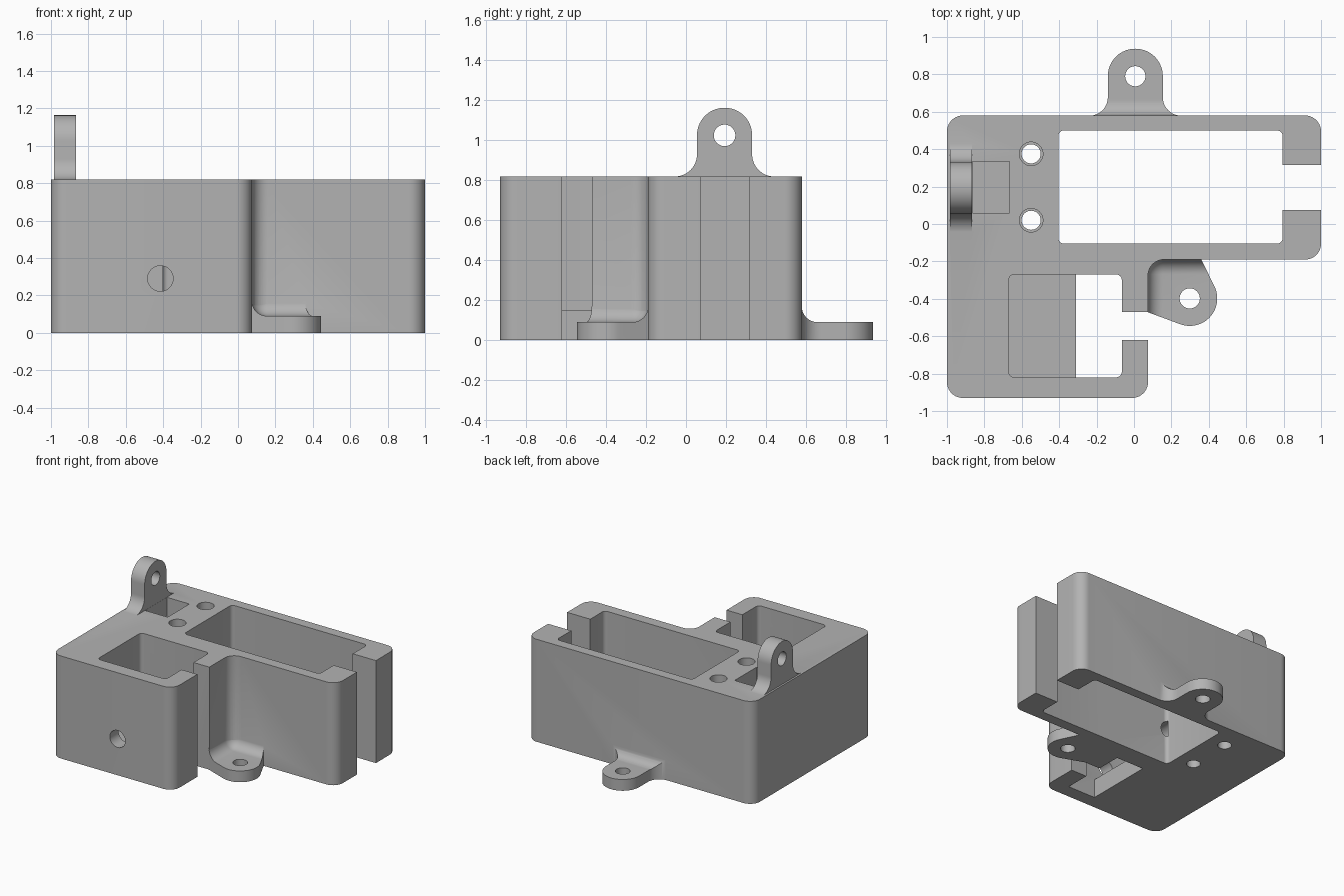
import bpy, bmesh, math
from mathutils import Vector

if "Cube" in bpy.data.objects:
    bpy.data.objects.remove(bpy.data.objects["Cube"])

grey = bpy.data.materials.new("plain grey")
grey.diffuse_color = (0.45, 0.45, 0.45, 1)
grey.use_nodes = True
grey.node_tree.nodes["Principled BSDF"].inputs["Base Color"].default_value = grey.diffuse_color


def rounded(corners, segs=10):
    """Polygon from (x, y, radius) corners, each corner replaced by an arc."""
    out = []
    for i, (x, y, r) in enumerate(corners):
        p = Vector((x, y))
        if r == 0:
            out.append(p)
            continue
        a = (Vector(corners[i - 1][:2]) - p).normalized()
        b = (Vector(corners[(i + 1) % len(corners)][:2]) - p).normalized()
        half = a.angle(b) / 2
        centre = p + (a + b).normalized() * (r / math.sin(half))
        u = p + a * (r / math.tan(half)) - centre
        v = p + b * (r / math.tan(half)) - centre
        sweep = math.atan2(u.x * v.y - u.y * v.x, u.dot(v))
        for k in range(segs + 1):
            t = sweep * k / segs
            out.append(centre + Vector((u.x * math.cos(t) - u.y * math.sin(t),
                                        u.x * math.sin(t) + u.y * math.cos(t))))
    return out


def prism(name, pts, lo, hi, axis="z"):
    """Extrude a 2D outline along an axis (x: outline is y,z; y: outline is x,z)."""
    place = {"z": lambda p, h: (p[0], p[1], h),
             "x": lambda p, h: (h, p[0], p[1]),
             "y": lambda p, h: (p[0], h, p[1])}[axis]
    bm = bmesh.new()
    face = bm.faces.new([bm.verts.new(place(p, lo)) for p in pts])
    res = bmesh.ops.extrude_face_region(bm, geom=[face])
    shift = Vector(place((0, 0), hi - lo))
    bmesh.ops.translate(bm, vec=shift,
                        verts=[g for g in res["geom"] if isinstance(g, bmesh.types.BMVert)])
    bmesh.ops.recalc_face_normals(bm, faces=bm.faces)
    mesh = bpy.data.meshes.new(name)
    bm.to_mesh(mesh)
    bm.free()
    mesh.materials.append(grey)
    ob = bpy.data.objects.new(name, mesh)
    bpy.context.collection.objects.link(ob)
    return ob


def box(x0, x1, y0, y1, z0, z1, r=0):
    return prism("box_tool", rounded([(x0, y0, r), (x1, y0, r), (x1, y1, r), (x0, y1, r)], 6),
                 z0, z1)


def rod(u, v, r, lo, hi, axis="z"):
    pts = [(u + r * math.cos(math.tau * k / 40), v + r * math.sin(math.tau * k / 40))
           for k in range(40)]
    return prism("rod_tool", pts, lo, hi, axis)


def apply(ob, mod):
    bpy.context.view_layer.objects.active = ob
    bpy.ops.object.modifier_apply(modifier=mod.name)


def combine(ob, tool, op="DIFFERENCE"):
    mod = ob.modifiers.new(op, "BOOLEAN")
    mod.operation, mod.solver, mod.object = op, "EXACT", tool
    apply(ob, mod)
    bpy.data.objects.remove(tool)


# L-shaped block
H, R = 0.82, 0.085
body = prism("holder_body", rounded([
    (-1, -0.93, R), (0.075, -0.93, R), (0.075, -0.19, R),
    (1, -0.19, R), (1, 0.58, R), (-1, 0.58, R)]), 0, H)

# large through pocket with side slot
combine(body, box(-0.405, 0.795, -0.105, 0.50, -1, 2, 0.03))
combine(body, box(0.7, 1.2, 0.075, 0.315, -1, 2))
# small pocket with raised floor on its left, open on the right, and slot
combine(body, box(-0.67, -0.065, -0.82, -0.27, 0.15, 2, 0.03))
combine(body, box(-0.31, -0.065, -0.8199, -0.2701, -1, 0.3))
combine(body, box(-0.1, 0.2, -0.62, -0.47, -1, 2))
# cable hole from the front
combine(body, rod(-0.415, 0.29, 0.068, -1.2, -0.09, "y"))
# stepped screw holes
for y in (0.375, 0.02):
    combine(body, rod(-0.55, y, 0.051, -1, 2))
    combine(body, rod(-0.55, y, 0.063, H - 0.15, 2))
# screw access recess beside the upright lug
combine(body, box(-0.864, -0.665, 0.06, 0.335, H - 0.15, 2))


def lug_outline(c, base, mid, w, flare, sink):
    """Round-ended lug with flared foot, pointing along the second axis."""
    top, low = mid + w, base - 0.001
    return rounded([(c - w - flare, base - sink, 0), (c + w + flare, base - sink, 0),
                    (c + w + flare, low, 0), (c + w, low, flare - 0.001),
                    (c + w, top, w - 0.001), (c - w, top, w - 0.001),
                    (c - w, low, flare - 0.001), (c - w - flare, low, 0)], 14)


# upright lug
lug = prism("upright_lug", lug_outline(0.193, H, 1.025, 0.138, 0.112, 0.03), -0.985, -0.865, "x")
combine(lug, rod(0.193, 1.025, 0.054, -2, 0, "x"))
combine(body, lug, "UNION")

# back lug, blended into the wall
T = 0.09
lug = prism("back_lug", lug_outline(0.007, 0.58, 0.79, 0.147, 0.1, 0.03), 0, 0.165)
combine(lug, prism("blend", rounded([(0.4, -0.1, 0), (1.2, -0.1, 0), (1.2, T, 0),
                                    (0.579, T, 0.08), (0.579, 0.3, 0), (0.4, 0.3, 0)]),
                   -1, 1, "x"), "INTERSECT")
combine(lug, rod(0.007, 0.79, 0.054, -1, 1))
combine(body, lug, "UNION")

# front corner lug, blended into both walls
arc = [(0.298 + 0.147 * math.cos(math.radians(a)), -0.398 + 0.147 * math.sin(math.radians(a)))
       for a in range(-110, 29, 6)]
lug = prism("front_lug", [(0.02, -0.15), (0.02, -0.452), (0.075, -0.472)] + arc +
            [(0.36, -0.19), (0.36, -0.15)], 0, 0.17)
blend = box(0.074, 2, -2, -0.189, T, 2)
mod = blend.modifiers.new("round", "BEVEL")
mod.width, mod.segments = 0.08, 10
apply(blend, mod)
combine(lug, blend)
combine(lug, rod(0.298, -0.398, 0.054, -1, 1))
combine(body, lug, "UNION")

# smooth rounds, sharp edges
bpy.ops.object.select_all(action="DESELECT")
body.select_set(True)
bpy.context.view_layer.objects.active = body
bpy.ops.object.shade_smooth_by_angle(angle=math.radians(30))
